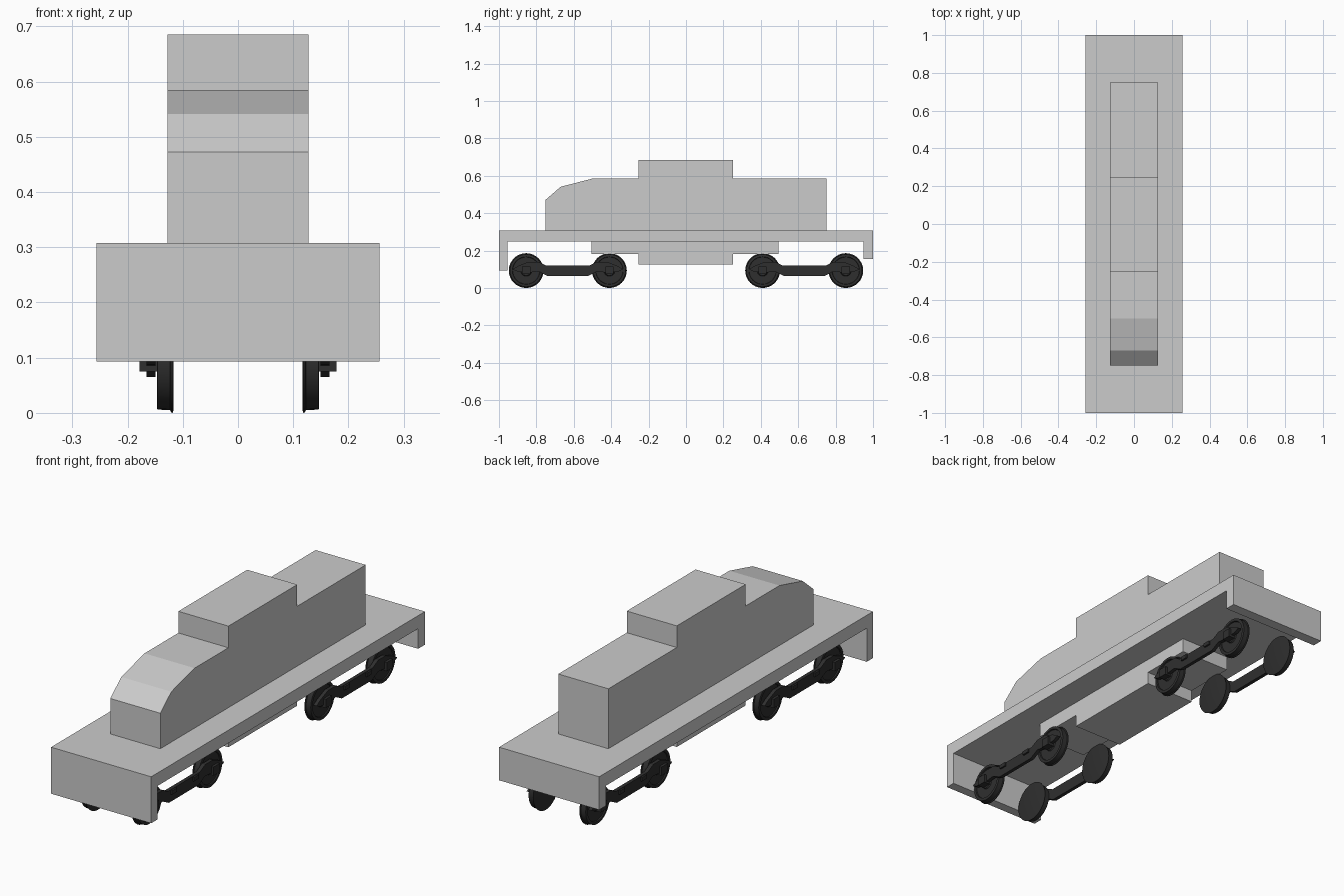
import bpy
import bmesh
from math import radians, cos, sin, tau

if "Cube" in bpy.data.objects:
    bpy.data.objects.remove(bpy.data.objects["Cube"])


def make_material(name, rgb):
    mat = bpy.data.materials.new(name)
    mat.use_nodes = True
    mat.diffuse_color = (*rgb, 1)
    mat.node_tree.nodes["Principled BSDF"].inputs["Base Color"].default_value = (*rgb, 1)
    return mat


grey = make_material("light_grey", (0.6, 0.6, 0.6))
iron = make_material("dark_iron", (0.028, 0.028, 0.028))


def finish(name, bm, mat):
    bmesh.ops.recalc_face_normals(bm, faces=bm.faces)
    mesh = bpy.data.meshes.new(name)
    bm.to_mesh(mesh)
    bm.free()
    mesh.materials.append(mat)
    obj = bpy.data.objects.new(name, mesh)
    bpy.context.collection.objects.link(obj)
    return obj


def extrude_profile(name, points, x0, x1, mat):
    """Extrude a side profile of (y, z) points across the width."""
    bm = bmesh.new()
    face = bm.faces.new([bm.verts.new((x0, y, z)) for y, z in points])
    result = bmesh.ops.extrude_face_region(bm, geom=[face])
    verts = [v for v in result["geom"] if isinstance(v, bmesh.types.BMVert)]
    bmesh.ops.translate(bm, verts=verts, vec=(x1 - x0, 0, 0))
    return finish(name, bm, mat)


def lathe(name, profile, y, z, mat, sides=32):
    """Spin (x, radius) points around a sideways axle, capping both ends."""
    bm = bmesh.new()
    rings = [[bm.verts.new((x, y + r * cos(tau * i / sides), z + r * sin(tau * i / sides)))
              for i in range(sides)] for x, r in profile]
    for a, b in zip(rings, rings[1:]):
        for i in range(sides):
            j = (i + 1) % sides
            bm.faces.new((a[i], a[j], b[j], b[i]))
    bm.faces.new(rings[0])
    bm.faces.new(rings[-1])
    obj = finish(name, bm, mat)
    bpy.ops.object.select_all(action="DESELECT")
    obj.select_set(True)
    bpy.context.view_layer.objects.active = obj
    bpy.ops.object.shade_smooth_by_angle(angle=radians(30))
    return obj


# Deck with downturned end plates
extrude_profile("deck", [(-1, 0.308), (-1, 0.093), (-0.955, 0.093), (-0.955, 0.248),
                         (0.95, 0.248), (0.95, 0.155), (1, 0.155), (1, 0.308)],
                -0.256, 0.256, grey)

# Body with sloped nose and raised cab
extrude_profile("body", [(-0.75, 0.308), (-0.75, 0.472), (-0.67, 0.541), (-0.5, 0.585),
                         (-0.253, 0.585), (-0.253, 0.685), (0.25, 0.685), (0.25, 0.585),
                         (0.75, 0.585), (0.75, 0.308)], -0.128, 0.128, grey)

# Stepped tank under the deck
extrude_profile("under_tank", [(-0.505, 0.248), (-0.505, 0.182), (-0.253, 0.182),
                               (-0.253, 0.125), (0.25, 0.125), (0.25, 0.182),
                               (0.495, 0.182), (0.495, 0.248)], -0.128, 0.128, grey)

# Bogies: half outline of a side frame, mirrored about its middle
lower = [(0.11, 0.065), (0.155, 0.088), (0.2, 0.083), (0.27, 0.088)]
upper = [(0.295, 0.1), (0.265, 0.118), (0.21, 0.14), (0.155, 0.14), (0.115, 0.12)]
half = lower + upper
wheel_profile = [(0.117, 0.089), (0.118, 0.093), (0.121, 0.092), (0.123, 0.088),
                 (0.146, 0.087), (0.147, 0.084), (0.147, 0.074), (0.142, 0.072),
                 (0.142, 0.03), (0.147, 0.026)]

for end, mid in (("front", -0.632), ("rear", 0.632)):
    for side, s in (("left", 1), ("right", -1)):
        tag = f"{end}_{side}"
        outline = [(mid + y, z) for y, z in half] + [(mid - y, z) for y, z in reversed(half)]
        extrude_profile(tag + "_side_frame", outline, s * 0.149, s * 0.166, iron)
        for d, place in ((-1, "leading"), (1, "trailing")):
            axle = mid + d * 0.2225
            lathe(f"{tag}_{place}_wheel", [(s * x, r) for x, r in wheel_profile],
                  axle, 0.093, iron)
            # Axle box over the hub
            extrude_profile(f"{tag}_{place}_axle_box",
                            [(axle - 0.022, 0.075), (axle + 0.022, 0.075),
                             (axle + 0.022, 0.115), (axle - 0.022, 0.115)],
                            s * 0.143, s * 0.178, iron)
            # Small spring block on the frame bar
            block = mid + d * 0.08
            extrude_profile(f"{tag}_{place}_spring_block",
                            [(block - 0.018, 0.1), (block + 0.018, 0.1),
                             (block + 0.018, 0.118), (block - 0.018, 0.118)],
                            s * 0.16, s * 0.174, iron)
